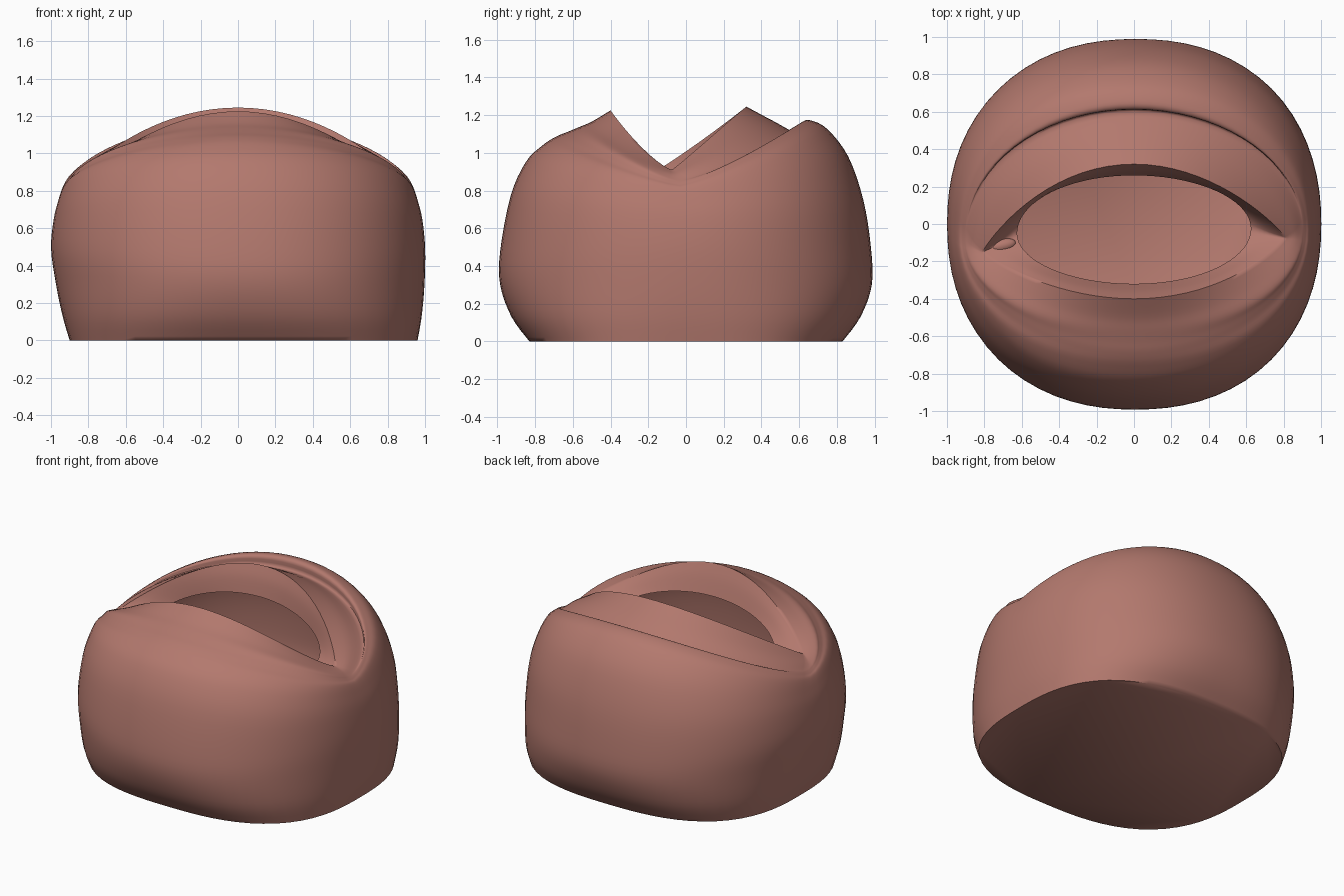
import bpy, bmesh, math
from mathutils import Vector

if "Cube" in bpy.data.objects:
    bpy.data.objects.remove(bpy.data.objects["Cube"])

SEG, SUB = 72, 4

mat = bpy.data.materials.new("clay skin")
mat.diffuse_color = (0.45, 0.19, 0.155, 1)
mat.use_nodes = True
mat.node_tree.nodes["Principled BSDF"].inputs["Base Color"].default_value = mat.diffuse_color


def ring(front, back, side, m=2.0, p=1.0, kb=1.3, kf=1.3):
    """Closed loop: front/back = (y, z) at x = 0, side = (x, y, z) at the left end.
    m = squareness, p = pointedness of the corners, kb/kf = height falloff."""
    sx, sy, sz = side
    lean = .03 * max(0, 1 - sz / .5)          # base sits slightly to the right
    pts = []
    for i in range(SEG):
        t = 2 * math.pi * i / SEG
        c, s = math.cos(t), math.sin(t)
        g = (abs(c) ** m + abs(s) ** m) ** (-1 / m)
        c, s = c * g, s * g
        y0 = sy * (.75 - .25 * c)             # right corner sits further back
        yt, zt = back if s > 0 else front
        k, a = (kb if s > 0 else kf), abs(s)
        pts.append(Vector((sx * c + lean, y0 + (yt - y0) * a ** p, sz + (zt - sz) * a ** k)))
    return pts


# Outer body: base up to the cheek and brow
outer = [
    ring((-.83, 0), (.83, 0), (.93, 0, 0), 2.7),
    ring((-.925, .13), (.925, .13), (.96, 0, .13), 2.45),
    ring((-.985, .3), (.985, .3), (.985, 0, .3), 2.25),
    ring((-.985, .48), (.98, .5), (1, 0, .49), 2.2),
    ring((-.93, .77), (.94, .75), (.985, 0, .65), 2.2),
    ring((-.85, .95), (.86, .98), (.96, -.02, .75), 2.15),
    ring((-.76, 1.04), (.75, 1.125), (.938, -.05, .81), 2.1),
]
# Brow fold, crease groove and lid rim
lids = [
    ring((-.69, 1.085), (.66, 1.172), (.921, -.07, .83)),
    ring((-.63, 1.11), (.615, 1.16), (.908, -.08, .844)),
    ring((-.57, 1.135), (.60, 1.10), (.895, -.09, .857)),
    ring((-.50, 1.165), (.46, 1.17), (.86, -.12, .887), 2, 1.25, 1.5, 1.7),
    ring((-.40, 1.225), (.32, 1.245), (.81, -.15, .91), 2, 1.75, 1.85, 2.3),
]
# Inner lip down to the eye opening
inner = [
    ring((-.36, 1.14), (.285, 1.16), (.725, -.11, .89), 2, 1.35, 1.5, 1.7),
    ring((-.32, 1.03), (.26, 1.05), (.625, -.05, .865)),
]


def spline(a, b, c, d, u):
    return .5 * (2 * b + (c - a) * u + (2 * a - 5 * b + 4 * c - d) * u * u
                 + (3 * b - a - 3 * c + d) * u ** 3)


# Refine between loops; splitting the list at the lid rim keeps it crisp
def refine(loops):
    out = []
    n = len(loops)
    for j in range(n - 1):
        a, b = loops[max(j - 1, 0)], loops[j]
        c, d = loops[j + 1], loops[min(j + 2, n - 1)]
        for q in range(SUB):
            out.append([spline(a[i], b[i], c[i], d[i], q / SUB) for i in range(SEG)])
    out.append(loops[-1])
    return out


loops = refine(outer + lids)[:-1] + refine(lids[-1:] + inner)

# Eyelid body: one open-eyed shell with a flat base
bm = bmesh.new()
vl = [[bm.verts.new(p) for p in l] for l in loops]
for a, b in zip(vl, vl[1:]):
    for i in range(SEG):
        k = (i + 1) % SEG
        bm.faces.new((a[i], a[k], b[k], b[i]))
bm.faces.new(list(reversed(vl[0])))
me = bpy.data.meshes.new("eyelid_body")
bm.to_mesh(me)
bm.free()
body = bpy.data.objects.new("eyelid_body", me)
bpy.context.collection.objects.link(body)

# Small tear-duct bump in the inner corner
bpy.ops.mesh.primitive_uv_sphere_add(segments=20, ring_count=12, radius=1,
                                     location=(-.70, -.115, .88), rotation=(0, 0, .25))
bump = bpy.context.object
bump.name = "tear_duct"
bump.scale = (.07, .035, .03)

for ob in (body, bump):
    ob.data.materials.append(mat)
    bpy.ops.object.select_all(action='DESELECT')
    ob.select_set(True)
    bpy.context.view_layer.objects.active = ob
    bpy.ops.object.shade_smooth_by_angle(angle=math.radians(60))
